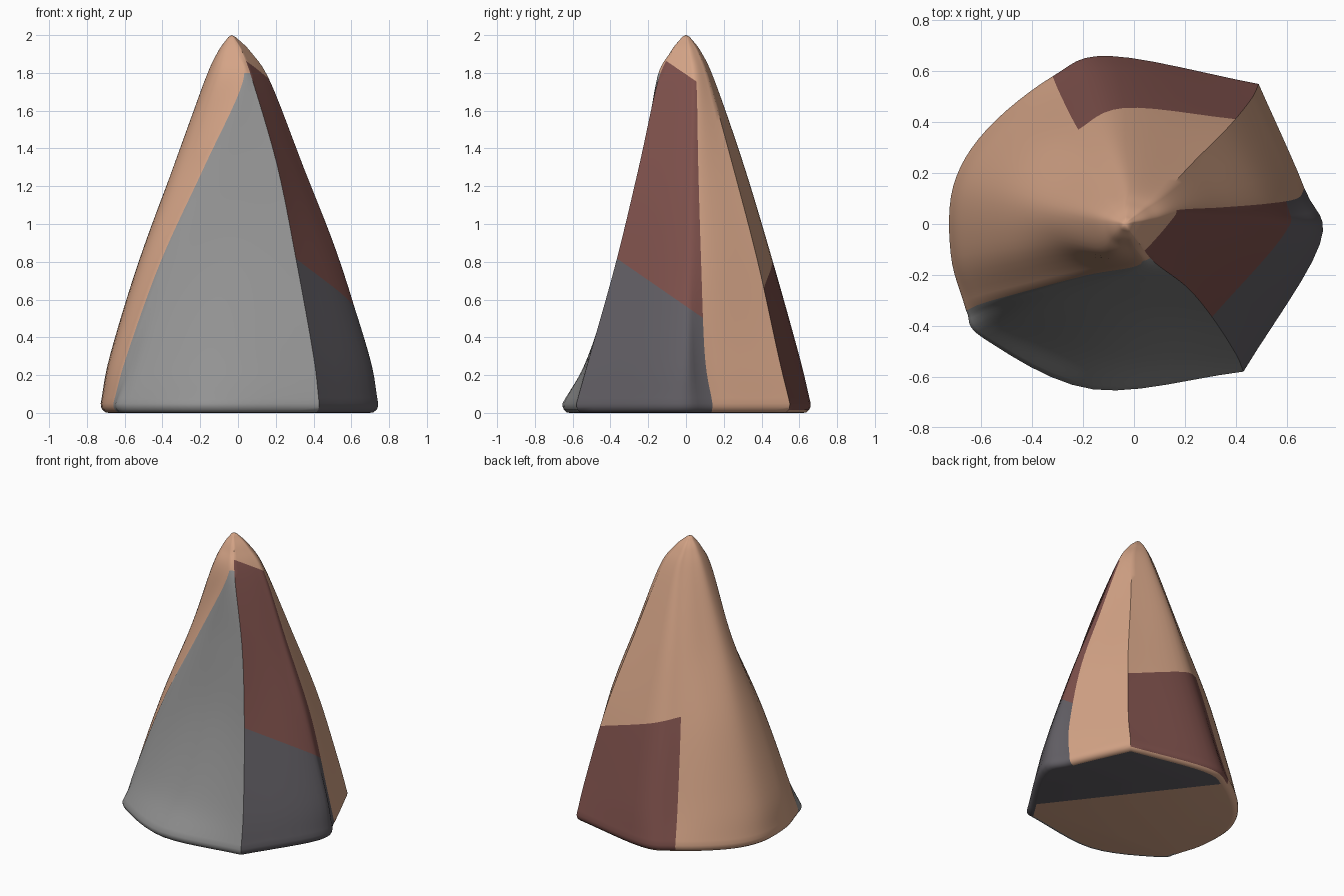
import bpy, bmesh, math
from mathutils import Vector

if "Cube" in bpy.data.objects:
    bpy.data.objects.remove(bpy.data.objects["Cube"])

def material(name, rgb):
    m = bpy.data.materials.new(name)
    m.diffuse_color = (*rgb, 1)
    m.use_nodes = True
    m.node_tree.nodes["Principled BSDF"].inputs["Base Color"].default_value = m.diffuse_color
    return m

TAN, GREY, SLATE, MAROON = range(4)
mats = [material("tan", (0.66, 0.37, 0.24)), material("mid grey", (0.29, 0.29, 0.29)),
        material("slate grey", (0.12, 0.112, 0.127)), material("maroon", (0.205, 0.08, 0.07))]

# Cross-sections: height -> 12 outline points, starting at the front-left edge.
# Points 0, 3 and 6 are ridges (front left, front right, back right).
sections = {
    0.05: [(-.66, -.34), (-.59, -.45), (-.16, -.65), (.43, -.58), (.73, -.08), (.67, .14),
           (.49, .55), (-.09, .66), (-.32, .58), (-.58, .37), (-.71, .15), (-.72, -.12)],
    0.30: [(-.59, -.31), (-.47, -.39), (-.10, -.51), (.40, -.51), (.68, -.06), (.64, .10),
           (.46, .49), (-.07, .60), (-.29, .51), (-.52, .35), (-.66, .14), (-.67, -.12)],
    0.80: [(-.41, -.26), (-.27, -.30), (-.01, -.345), (.31, -.37), (.51, -.05), (.525, .08),
           (.37, .38), (-.04, .46), (-.23, .39), (-.40, .28), (-.515, .11), (-.51, -.10)],
    1.30: [(-.18, -.20), (-.10, -.22), (.03, -.235), (.21, -.25), (.325, -.02), (.34, .065),
           (.24, .25), (-.03, .31), (-.15, .26), (-.25, .18), (-.34, .06), (-.31, -.08)],
    1.75: [(.025, -.158), (.038, -.158), (.055, -.156), (.08, -.15), (.155, 0), (.17, .055),
           (.12, .125), (-.01, .155), (-.07, .13), (-.13, .09), (-.18, .02), (-.13, -.11)],
}
RIDGES = {0, 3, 6}
N, SUB, ZSUB = 12, 6, 8
TIP = Vector((-.035, 0, 2))

def spline(a, b, c, d, t):
    return .5 * (2*b + (c - a)*t + (2*a - 5*b + 4*c - d)*t*t + (3*b - a - 3*c + d)*t**3)

def smooth_ring(pts):
    """Round the outline between points, keeping ridges crisp."""
    out = []
    for i in range(N):
        b, c = pts[i], pts[(i + 1) % N]
        a = 2*b - c if i in RIDGES else pts[i - 1]
        d = 2*c - b if (i + 1) % N in RIDGES else pts[(i + 2) % N]
        out += [spline(a, b, c, d, k / SUB) for k in range(SUB)]
    return out

rings = [smooth_ring([Vector((x, y, z)) for x, y in p]) for z, p in sections.items()]
# Narrow crown under the tip
rings.append([Vector((TIP.x + (p.x - TIP.x)*.5, p.y*.52, 1.91)) for p in rings[-1]])
rings.append([Vector((TIP.x + (p.x - TIP.x)*.11, p.y*.13, 1.99)) for p in rings[-2]])

# Rounded foot, then the wall interpolated upwards
levels = [[Vector((p.x*s, p.y*s, z)) for p in rings[0]]
          for s, z in ((.94, 0), (.965, .003), (.988, .016), (.998, .032))]
foot_rows = 2
L = len(rings)
for j in range(L - 1):
    for k in range(ZSUB):
        row = []
        for i in range(N * SUB):
            b, c = rings[j][i], rings[j + 1][i]
            a = rings[j - 1][i] if j else 2*b - c
            d = rings[j + 2][i] if j + 2 < L else 2*c - b
            row.append(spline(a, b, c, d, k / ZSUB))
        levels.append(row)
levels.append(rings[-1])

bm = bmesh.new()
rows = [[bm.verts.new(p) for p in r] for r in levels]
M = N * SUB
panels = {"front": [], "right": [], "back": []}
for j in range(len(rows) - 1):
    for i in range(M):
        n = (i + 1) % M
        f = bm.faces.new((rows[j][i], rows[j][n], rows[j + 1][n], rows[j + 1][i]))
        s = i // SUB
        if s < 3:
            panels["front"].append(f)
        elif s < 5:
            panels["right"].append(f)
        elif 6 <= s < 8 and j >= foot_rows:
            panels["back"].append(f)
tip = bm.verts.new(TIP)
for i in range(M):
    bm.faces.new((rows[-1][i], rows[-1][(i + 1) % M], tip))
base = bm.faces.new(rows[0][::-1])

def split(faces, point, normal, above, below):
    """Cut a panel along a plane and colour the two sides; returns the lower side."""
    point, normal = Vector(point), Vector(normal)
    geom = set(faces)
    for f in faces:
        geom.update(f.edges)
        geom.update(f.verts)
    res = bmesh.ops.bisect_plane(bm, geom=list(geom), dist=1e-5, plane_co=point, plane_no=normal)
    low = []
    for f in {g for g in res["geom"] if isinstance(g, bmesh.types.BMFace)}:
        up = (f.calc_center_median() - point).dot(normal) > 0
        f.material_index = above if up else below
        if not up:
            low.append(f)
    return low

# Colour panels
split(panels["front"], (0, 0, 1.8), (0, 0, 1), TAN, GREY)
right = split(panels["right"], (0, -.1, 1.86), (0, .68, 1), TAN, MAROON)
split(right, (0, -.37, .82), (0, .69, 1), MAROON, SLATE)
split(panels["back"], (0, 0, .80), (.35, 0, 1), TAN, MAROON)
split([base], (.48, -.40, 0), (.92, .71, 0), SLATE, TAN)

bmesh.ops.recalc_face_normals(bm, faces=bm.faces[:])
me = bpy.data.meshes.new("tapered_stone")
bm.to_mesh(me)
bm.free()
for m in mats:
    me.materials.append(m)
ob = bpy.data.objects.new("tapered_stone", me)
bpy.context.collection.objects.link(ob)
bpy.context.view_layer.objects.active = ob
ob.select_set(True)
bpy.ops.object.shade_smooth_by_angle(angle=math.radians(40))
